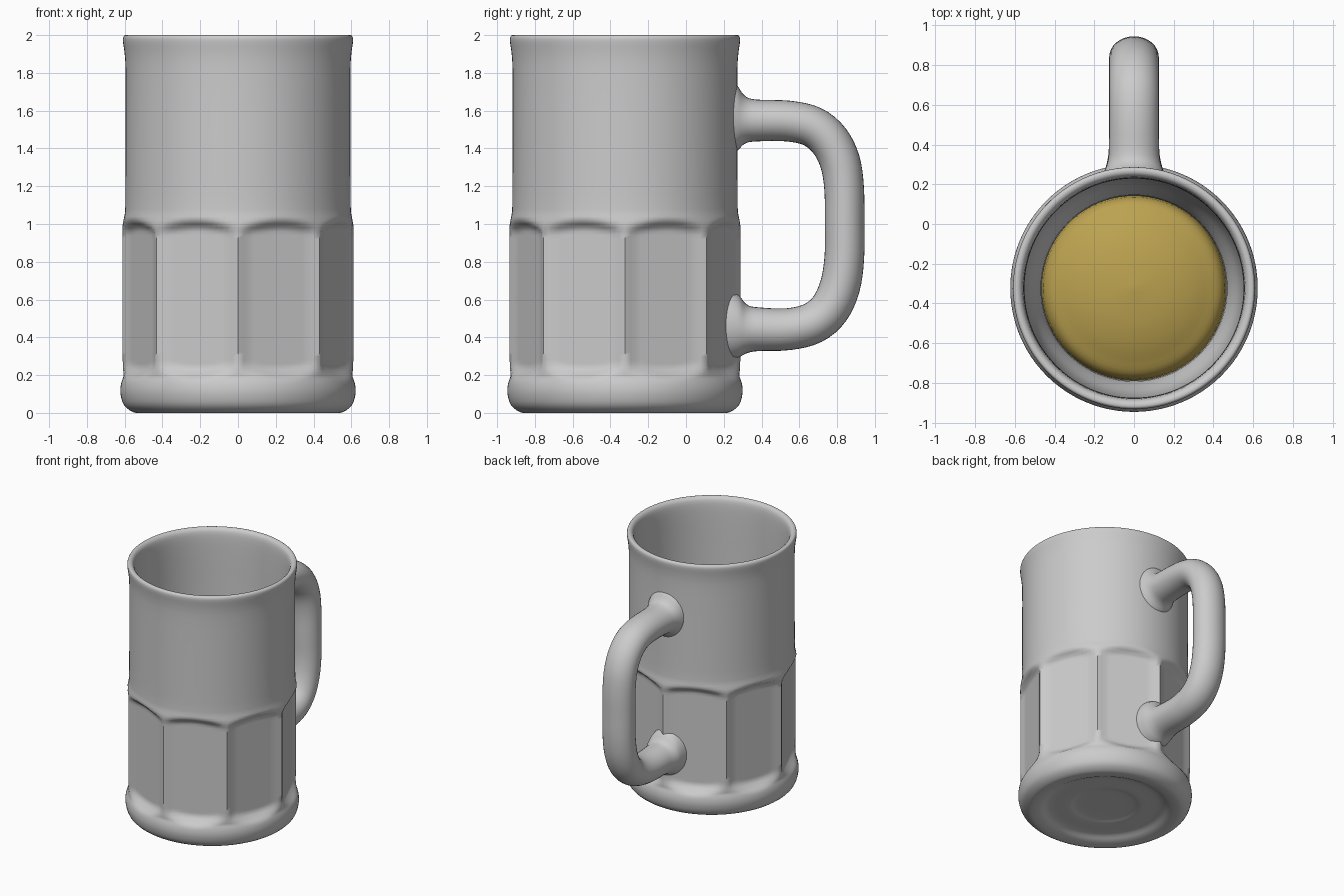
import bpy, bmesh, math
from mathutils import Vector

if "Cube" in bpy.data.objects:
    bpy.data.objects.remove(bpy.data.objects["Cube"])

CY = -0.323      # mug axis in y
SEG = 128
PANELS = 8


def finish(name, bm, angle=60):
    bmesh.ops.remove_doubles(bm, verts=bm.verts, dist=1e-5)
    bmesh.ops.recalc_face_normals(bm, faces=bm.faces)
    me = bpy.data.meshes.new(name)
    bm.to_mesh(me)
    bm.free()
    ob = bpy.data.objects.new(name, me)
    bpy.context.collection.objects.link(ob)
    bpy.ops.object.select_all(action='DESELECT')
    bpy.context.view_layer.objects.active = ob
    ob.select_set(True)
    bpy.ops.object.shade_smooth_by_angle(angle=math.radians(angle))
    return ob


def catmull(pts, steps):
    """Smooth curve through points of any dimension."""
    p = [pts[0]] + pts + [pts[-1]]
    out = []
    for i in range(1, len(p) - 2):
        for s in range(steps):
            t = s / steps
            out.append(tuple(
                0.5 * (2 * b + (c - a) * t + (2 * a - 5 * b + 4 * c - d) * t * t
                       + (3 * b - a - 3 * c + d) * t ** 3)
                for a, b, c, d in zip(*p[i - 1:i + 3])))
    return out + [pts[-1]]


def bridge(bm, rings):
    n = len(rings[0])
    for a, b in zip(rings, rings[1:]):
        for i in range(n):
            j = (i + 1) % n
            bm.faces.new((a[i], a[j], b[j], b[i]))


def lathe(name, profile, shape=None, angle=60):
    bm = bmesh.new()
    rings = []
    for k, (r, z) in enumerate(profile):
        ring = []
        for i in range(SEG):
            a = 2 * math.pi * i / SEG
            rr = shape(k, r, z, a) if shape else r
            ring.append(bm.verts.new((rr * math.cos(a), CY + rr * math.sin(a), z)))
        rings.append(ring)
    bridge(bm, rings)
    return finish(name, bm, angle)


def smooth(x):
    x = max(0.0, min(1.0, x))
    return x * x * (3 - 2 * x)


# Mug body: recessed foot, rounded base ring, panelled band, rim, inside
foot = catmull([(0, .045), (.2, .045), (.26, .035), (.40, .035), (.46, .01), (.51, 0),
                (.555, .004), (.603, .04), (.622, .10), (.62, .15), (.607, .19)], 3)
band = [(.607 if z < 100 else .607 - .01 * smooth((z - 100) / 8), z / 100)
        for z in range(20, 109, 2)]
rim = catmull([(.596, 1.15), (.595, 1.5), (.595, 1.8), (.60, 1.90), (.609, 1.965),
               (.607, 1.99), (.595, 2.0), (.572, 1.992), (.557, 1.95), (.552, 1.8),
               (.55, 1.35), (.53, 1.12), (.485, .98), (.465, .85), (.46, .3),
               (.40, .2), (0, .18)], 3)
n_outer = len(foot) + len(band)


def panel(k, r, z, a):
    """Carve eight flat panels with arched tops between ridges."""
    if k >= n_outer or z < 0.14:
        return r
    step = 2 * math.pi / PANELS
    t = (a % step) - step / 2
    u = abs(t) / (step / 2)
    top, low = 1.03 - 0.04 * u * u, 0.17 + 0.04 * u * u
    w = smooth((top - z) / 0.06) * smooth((z - low) / 0.07)
    w *= smooth((1.0 - u) / 0.2)
    floor = 0.553 / math.cos(t)
    ridge = r + 0.004 * smooth((z - 0.2) / 0.1) * smooth((1.04 - z) / 0.06)
    return ridge + (min(floor, ridge) - ridge) * w


lathe("mug_body", foot + band + rim, panel)

# Drink inside, with a softly domed surface
drink = lathe("drink", catmull([(0, .92), (.2, .895), (.36, .84), (.458, .76), (.458, .5),
                                (.45, .3), (.38, .22), (0, .21)], 5), angle=80)
mat = bpy.data.materials.new("amber_drink")
mat.diffuse_color = (0.5, 0.36, 0.08, 1)
mat.use_nodes = True
mat.node_tree.nodes["Principled BSDF"].inputs["Base Color"].default_value = mat.diffuse_color
drink.data.materials.append(mat)

# Handle: oval section swept along a D path, flared where it meets the wall
# each point: y, z, half width in x, half thickness
path = catmull([(.23, 1.565, .165, .20), (.27, 1.56, .148, .175), (.31, 1.552, .134, .128),
                (.37, 1.548, .127, .111), (.54, 1.545, .125, .108), (.67, 1.515, .125, .108),
                (.76, 1.44, .125, .108), (.815, 1.33, .125, .107), (.837, 1.19, .125, .105),
                (.84, 1.0, .125, .105), (.838, .82, .125, .105), (.815, .67, .125, .107),
                (.76, .55, .125, .108), (.67, .475, .125, .11), (.54, .443, .125, .111),
                (.38, .443, .127, .116), (.32, .445, .134, .13), (.27, .46, .146, .17),
                (.17, .46, .16, .20)], 4)
bm = bmesh.new()
rings = []
for i, (y, z, w, h) in enumerate(path):
    p, q = path[max(i - 1, 0)], path[min(i + 1, len(path) - 1)]
    d = Vector((0, q[0] - p[0], q[1] - p[1])).normalized()
    if y < 0.4:
        d = Vector((0, 1 if z > 1 else -1, 0))
    nrm = Vector((0, -d.z, d.y))
    rings.append([bm.verts.new(Vector((0, y, z)) + Vector((1, 0, 0)) * w * math.cos(a)
                               + nrm * h * math.sin(a))
                  for a in (2 * math.pi * s / 32 for s in range(32))])
bridge(bm, rings)
bm.faces.new(rings[0])
bm.faces.new(rings[-1])
finish("handle", bm)
